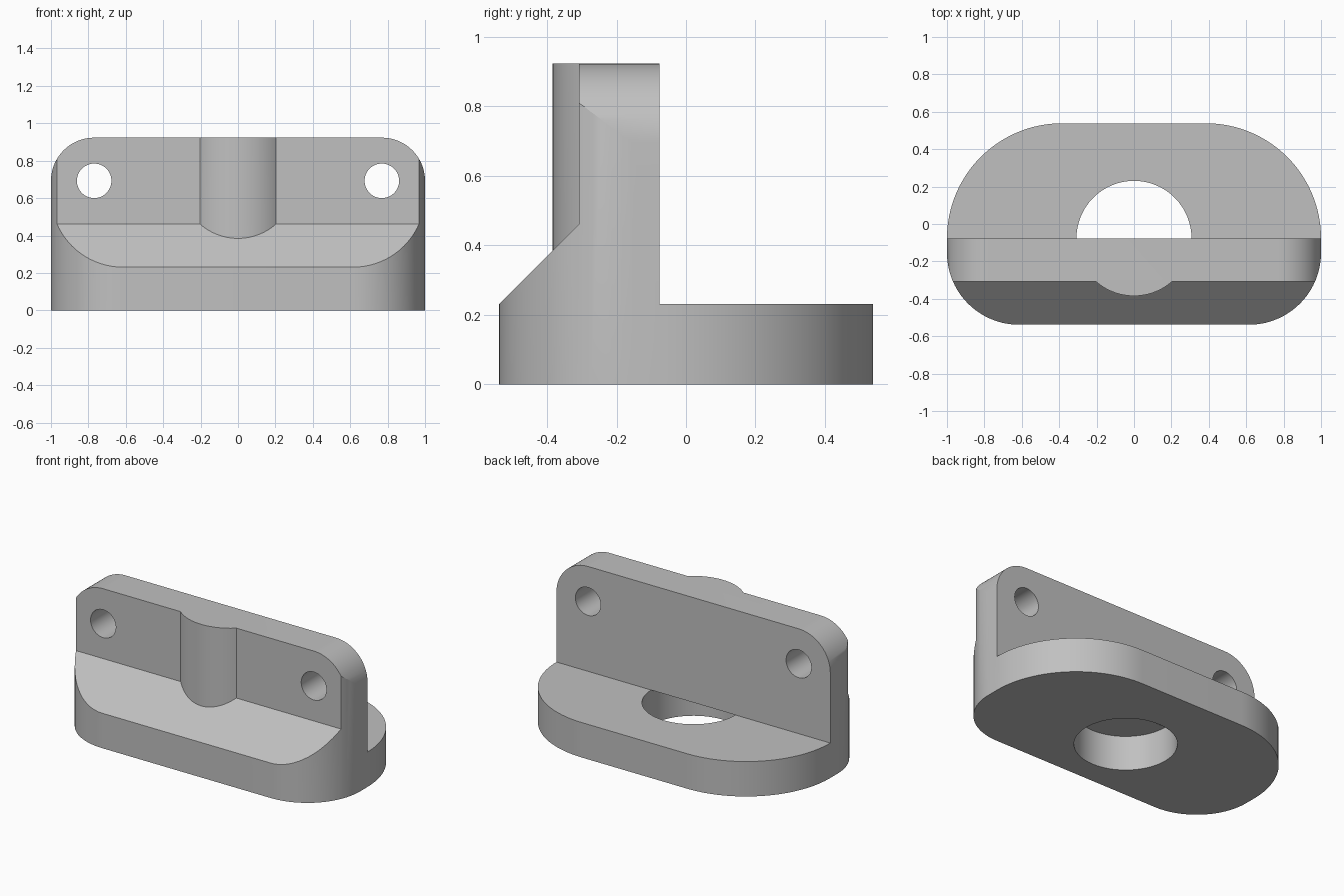
import bpy
from math import sin, cos, pi, radians
from mathutils import Vector

cube = bpy.data.objects.get("Cube")
if cube:
    bpy.data.objects.remove(cube, do_unlink=True)

U = 2 / 13            # design unit: the bracket is 13 units wide
WALL_BACK, WALL_FRONT = -0.5, -2.0
BASE_TOP, TOP = 1.5, 6.0

grey = bpy.data.materials.new("light grey")
grey.use_nodes = True
grey.diffuse_color = (0.53, 0.53, 0.53, 1)
grey.node_tree.nodes["Principled BSDF"].inputs["Base Color"].default_value = grey.diffuse_color


def arc(cx, cy, r, start, end, steps=20):
    angles = [radians(start + (end - start) * i / steps) for i in range(steps + 1)]
    return [(cx + r * cos(a), cy + r * sin(a)) for a in angles]


def prism(name, points, low, high, axis):
    """Extrude a closed profile along the given axis."""
    place = {"x": lambda a, b, h: (h, a, b),
             "y": lambda a, b, h: (a, h, b),
             "z": lambda a, b, h: (a, b, h)}[axis]
    n = len(points)
    verts = [Vector(place(a, b, h)) * U for h in (low, high) for a, b in points]
    faces = [list(range(n))[::-1], list(range(n, 2 * n))]
    faces += [(i, (i + 1) % n, n + (i + 1) % n, n + i) for i in range(n)]
    if axis == "y":
        faces = [f[::-1] for f in faces]
    mesh = bpy.data.meshes.new(name)
    mesh.from_pydata(verts, [], faces)
    mesh.materials.append(grey)
    obj = bpy.data.objects.new(name, mesh)
    bpy.context.collection.objects.link(obj)
    return obj


def combine(target, tool, operation):
    """Apply a boolean and discard the tool."""
    mod = target.modifiers.new(operation, "BOOLEAN")
    mod.operation, mod.object, mod.solver = operation, tool, "EXACT"
    bpy.context.view_layer.objects.active = target
    bpy.ops.object.modifier_apply(modifier=mod.name)
    bpy.data.objects.remove(tool, do_unlink=True)


# Footprint: large rear corners, smaller front corners
outline = (arc(2.5, -0.5, 4, 0, 90, 32) + arc(-2.5, -0.5, 4, 90, 180, 32)
           + arc(-4, -1, 2.5, 180, 270) + arc(4, -1, 2.5, 270, 360))
bracket = prism("mounting_bracket", outline, 0, 7, "z")

# Open space behind the wall, above the base
rear = [(WALL_BACK, BASE_TOP), (5, BASE_TOP), (5, 8), (WALL_BACK, 8)]
combine(bracket, prism("rear_space", rear, -8, 8, "x"), "DIFFERENCE")

# Open space in front of the wall, above the sloping shoulder
front = [(WALL_FRONT, 8), (-5, 8), (-5, 0), (WALL_FRONT, 3)]
combine(bracket, prism("front_space", front, -8, 8, "x"), "DIFFERENCE")

# Rounded boss on the wall front
boss = arc(0, WALL_BACK, 2, 200, 340, 40)
combine(bracket, prism("front_boss", boss, 2, 6.5, "z"), "UNION")

# Trim the top and round the upper wall corners
face = ([(-8, -1), (8, -1), (8, 4.5)] + arc(5, 4.5, 1.5, 0, 90)
        + arc(-5, 4.5, 1.5, 90, 180) + [(-8, 4.5)])
combine(bracket, prism("wall_shape", face, -6, 6, "y"), "INTERSECT")

# Round pocket through the base, closed off under the wall
pocket = arc(0, WALL_BACK, 2, 0, 360, 64)[:-1]
combine(bracket, prism("base_hole", pocket, -1, BASE_TOP, "z"), "DIFFERENCE")

# Bolt holes through the wall
for side in (-1, 1):
    bolt = arc(5 * side, 4.5, 0.6, 0, 360, 48)[:-1]
    combine(bracket, prism("bolt_hole", bolt, -6, 6, "y"), "DIFFERENCE")

bpy.ops.object.select_all(action="DESELECT")
bracket.select_set(True)
bpy.context.view_layer.objects.active = bracket
bpy.ops.object.shade_smooth_by_angle(angle=radians(25))
